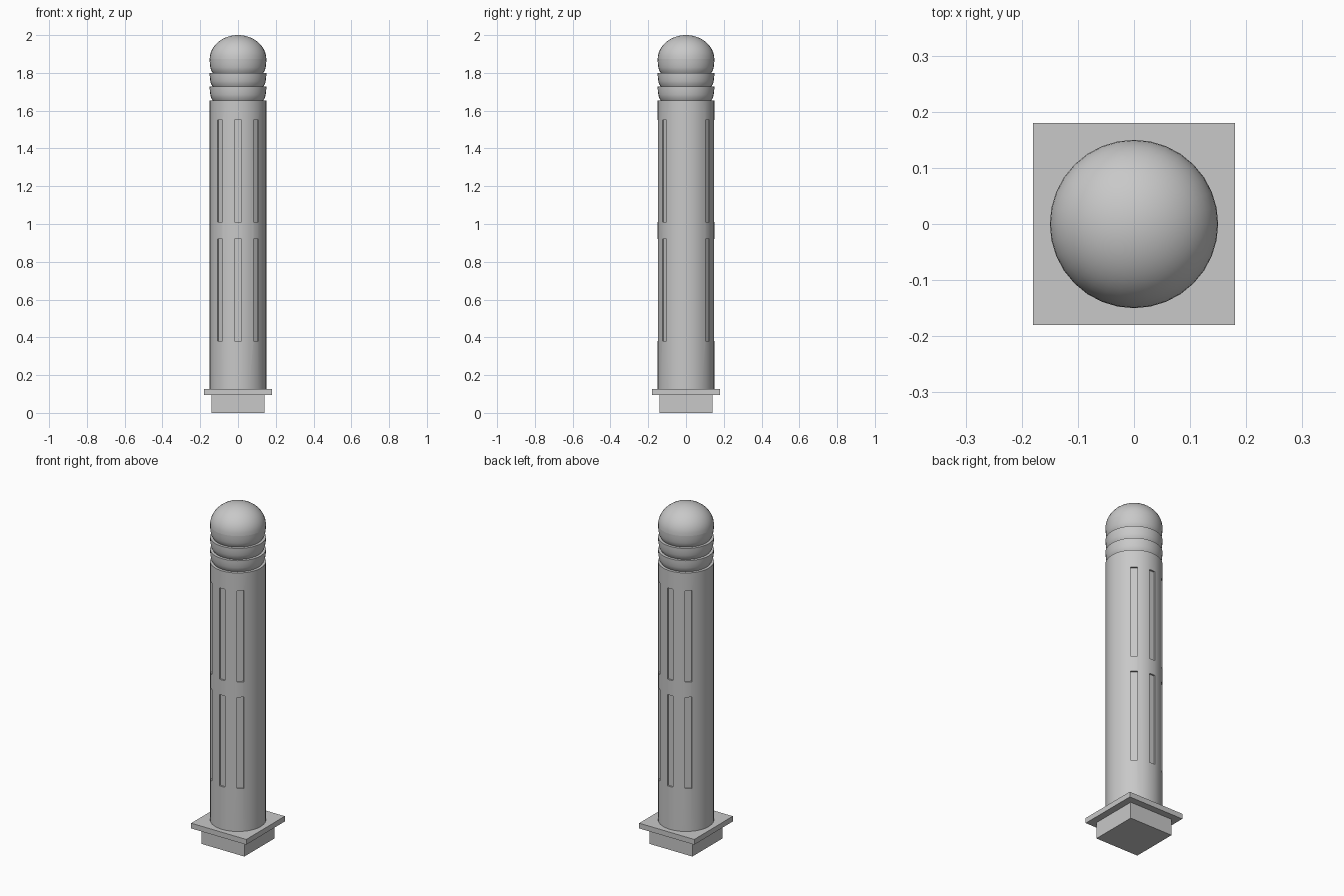
import bpy, bmesh, math
from mathutils import Matrix

default = bpy.data.objects.get("Cube")
if default:
    bpy.data.objects.remove(default, do_unlink=True)

SEGMENTS = 32
RADIUS = 0.15

grey = bpy.data.materials.new("stone_grey")
grey.use_nodes = True
grey.diffuse_color = (0.58, 0.58, 0.58, 1)
grey.node_tree.nodes["Principled BSDF"].inputs["Base Color"].default_value = grey.diffuse_color


def make_object(name, bm):
    bmesh.ops.recalc_face_normals(bm, faces=bm.faces)
    mesh = bpy.data.meshes.new(name)
    bm.to_mesh(mesh)
    bm.free()
    mesh.materials.append(grey)
    obj = bpy.data.objects.new(name, mesh)
    bpy.context.collection.objects.link(obj)
    return obj


def activate(obj):
    bpy.ops.object.select_all(action='DESELECT')
    obj.select_set(True)
    bpy.context.view_layer.objects.active = obj


def smooth(obj, degrees):
    activate(obj)
    bpy.ops.object.shade_smooth_by_angle(angle=math.radians(degrees))


def add_box(bm, size, matrix):
    bmesh.ops.create_cube(bm, size=1, matrix=matrix @ Matrix.Diagonal((*size, 1)))


def box(name, width, low, high):
    bm = bmesh.new()
    add_box(bm, (width, width, high - low), Matrix.Translation((0, 0, (low + high) / 2)))
    return make_object(name, bm)


def lathe(name, profile, degrees=30):
    """Spin a (radius, height) profile round the z axis."""
    bm = bmesh.new()
    verts = [bm.verts.new((r, 0, z)) for r, z in profile]
    edges = [bm.edges.new(pair) for pair in zip(verts, verts[1:])]
    bmesh.ops.spin(bm, geom=verts + edges, cent=(0, 0, 0), axis=(0, 0, 1),
                   angle=math.tau, steps=SEGMENTS)
    bmesh.ops.remove_doubles(bm, verts=bm.verts, dist=0.0001)
    obj = make_object(name, bm)
    smooth(obj, degrees)
    return obj


# Square foot and the wider plate above it
box("foot_block", 0.28, 0, 0.096)
box("base_plate", 0.36, 0.096, 0.127)

# Round shaft
shaft = lathe("shaft", [(0, 0.127), (RADIUS, 0.127), (RADIUS, 1.655), (0, 1.655)])

# Two tiers of upright slots, three at the front and three at the back
cutter_bm = bmesh.new()
for side in (0, 180):
    for turn in (-40, 0, 40):
        spin = Matrix.Rotation(math.radians(side + turn), 4, 'Z')
        for low, high in ((0.38, 0.92), (1.01, 1.55)):
            place = spin @ Matrix.Translation((0, -0.16, (low + high) / 2))
            add_box(cutter_bm, (0.036, 0.04, high - low), place)
cutter = make_object("slot_cutter", cutter_bm)
cutter.hide_render = True
cut = shaft.modifiers.new("slots", 'BOOLEAN')
cut.operation = 'DIFFERENCE'
cut.solver = 'EXACT'
cut.object = cutter
activate(shaft)
bpy.ops.object.modifier_apply(modifier=cut.name)
bpy.data.objects.remove(cutter, do_unlink=True)
smooth(shaft, 30)

# Bowl-shaped collars stacked on the shaft
collar_height = 0.0725
for i, name in enumerate(("lower_collar", "upper_collar", "dome_collar")):
    z = 1.655 + i * collar_height
    curve = []
    for step in range(6):
        t = step / 5
        curve.append((0.132 + 0.018 * math.sqrt(1 - (1 - t) ** 2 * 0.99), z + t * collar_height))
    curve = [(0.134 + (r - 0.1338) * 0.016 / 0.0162, h) for r, h in curve]
    lathe(name, [(0, z)] + curve + [(0, z + collar_height)], 35)

# Rounded cap
cap_low = 1.655 + 3 * collar_height
cap = [(0, cap_low)]
for step in range(13):
    a = math.radians(90 * step / 12)
    cap.append((RADIUS * math.cos(a) if step < 12 else 0,
                cap_low + (2 - cap_low) * math.sin(a)))
lathe("dome_cap", cap, 35)
